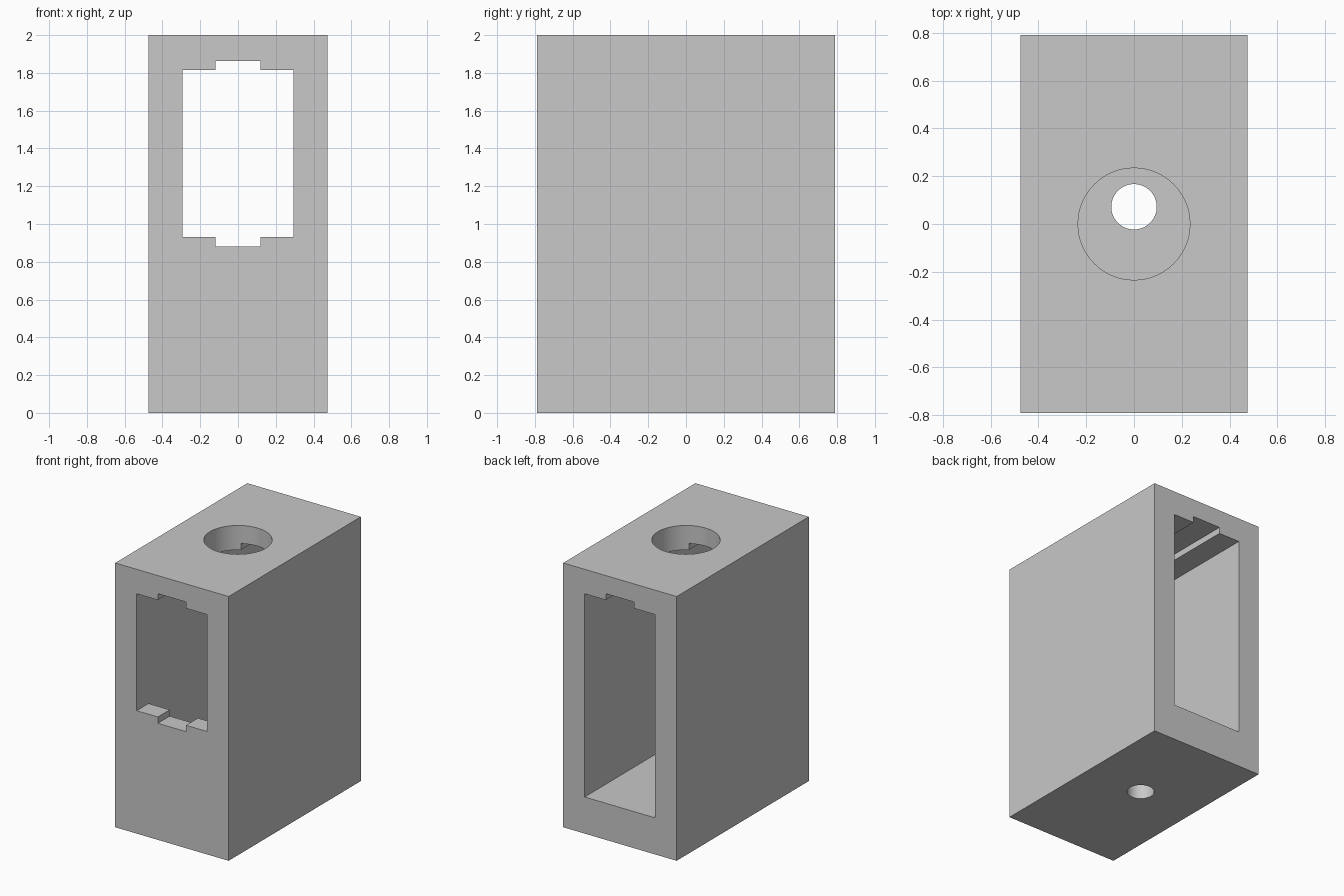
import bpy

if "Cube" in bpy.data.objects:
    bpy.data.objects.remove(bpy.data.objects["Cube"])

HALF_X, HALF_Y, HEIGHT = 0.475, 0.79, 2.0
FLOOR, CEILING, SILL = 0.277, 1.815, 0.93
OPEN_X, NOTCH_X, NOTCH = 0.295, 0.118, 0.048
INNER_FRONT = -HALF_Y + 0.142

grey = bpy.data.materials.new("plain grey")
grey.use_nodes = True
colour = (0.58, 0.58, 0.58, 1)
grey.diffuse_color = colour
grey.node_tree.nodes["Principled BSDF"].inputs["Base Color"].default_value = colour


def prism(name, outline, y0, y1):
    """Extrude a closed x-z outline from y0 to y1."""
    n = len(outline)
    verts = [(x, y, z) for y in (y0, y1) for x, z in outline]
    faces = [list(range(n)), list(range(2 * n - 1, n - 1, -1))]
    for i in range(n):
        j = (i + 1) % n
        faces.append([j, i, i + n, j + n])
    mesh = bpy.data.meshes.new(name)
    mesh.from_pydata(verts, [], faces)
    obj = bpy.data.objects.new(name, mesh)
    bpy.context.collection.objects.link(obj)
    return obj


def cylinder(name, radius, y, z0, z1):
    bpy.ops.mesh.primitive_cylinder_add(
        vertices=64, radius=radius, depth=z1 - z0, location=(0, y, (z0 + z1) / 2))
    obj = bpy.context.object
    obj.name = name
    return obj


def mirrored(right_side):
    """Complete a right half outline, listed from bottom to top."""
    return right_side + [(-x, z) for x, z in reversed(right_side)]


# Outer block
housing = prism("housing", mirrored([(HALF_X, 0), (HALF_X, HEIGHT)]), -HALF_Y, HALF_Y)
housing.data.materials.append(grey)

# Upper edge shared by the cavity and the front window: ceiling with groove
upper = [(OPEN_X, CEILING), (NOTCH_X, CEILING), (NOTCH_X, CEILING + NOTCH)]
lower = [(NOTCH_X, SILL - NOTCH), (NOTCH_X, SILL), (OPEN_X, SILL)]

cutters = [
    # Cavity, open at the back
    prism("cavity_cutter", mirrored([(OPEN_X, FLOOR)] + upper), INNER_FRONT, HALF_Y + 0.1),
    # Notched window in the front wall
    prism("window_cutter", mirrored(lower + upper), -HALF_Y - 0.1, INNER_FRONT + 0.1),
    # Round holes in the top and the floor
    cylinder("top_hole_cutter", 0.234, 0, CEILING - 0.1, HEIGHT + 0.1),
    cylinder("floor_hole_cutter", 0.095, 0.072, -0.1, FLOOR + 0.1),
]

bpy.ops.object.select_all(action="DESELECT")
housing.select_set(True)
bpy.context.view_layer.objects.active = housing
for cutter in cutters:
    cutter.hide_render = True
    cut = housing.modifiers.new(cutter.name, "BOOLEAN")
    cut.operation = "DIFFERENCE"
    cut.solver = "EXACT"
    cut.object = cutter
    bpy.ops.object.modifier_apply(modifier=cut.name)
for cutter in cutters:
    bpy.data.objects.remove(cutter)

# Smooth hole walls, sharp edges elsewhere
bpy.ops.object.shade_smooth_by_angle()
